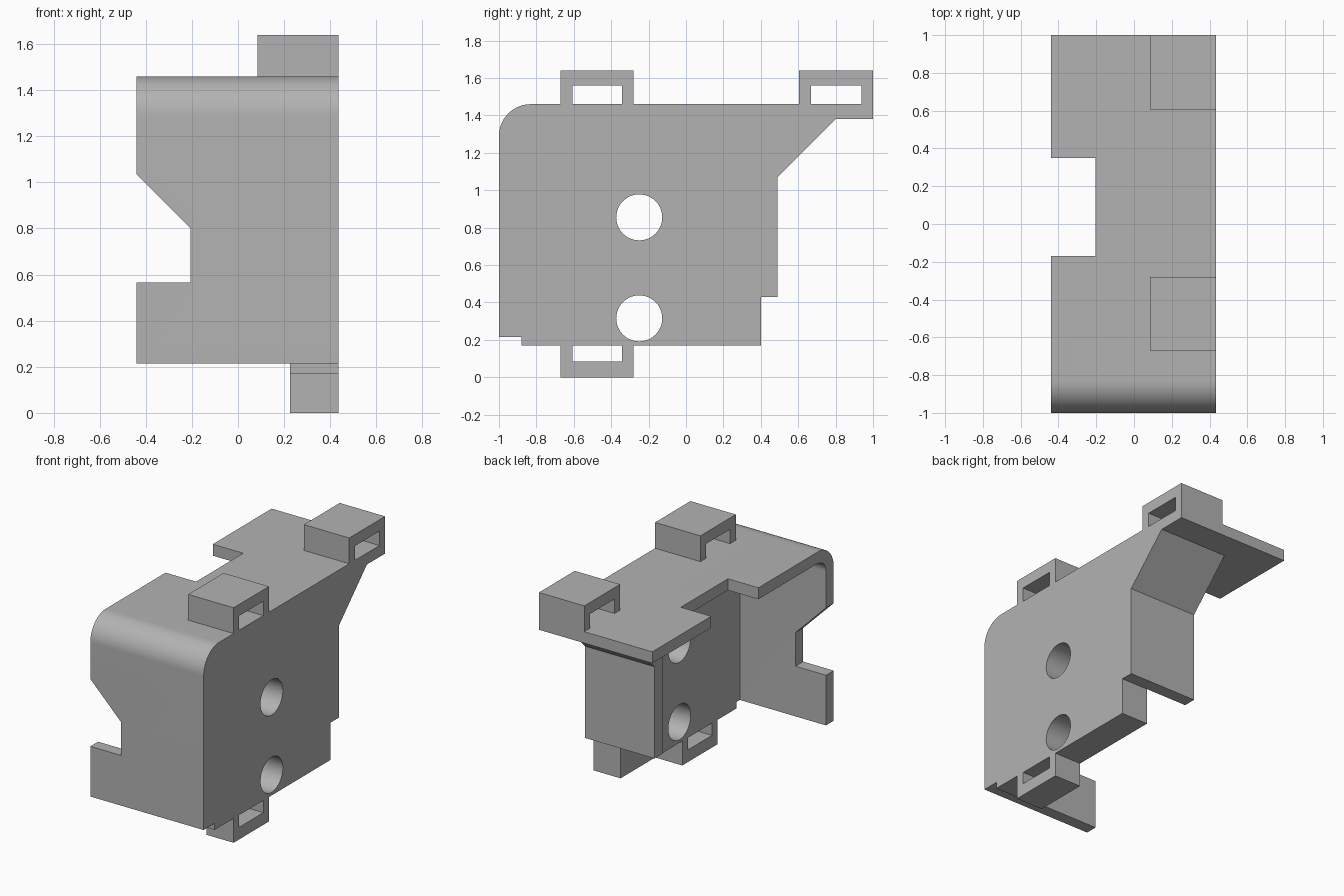
import bpy, bmesh, math
from mathutils import Vector

if "Cube" in bpy.data.objects:
    bpy.data.objects.remove(bpy.data.objects["Cube"], do_unlink=True)

grey = bpy.data.materials.new("plain grey")
grey.use_nodes = True
COLOUR = (0.45, 0.45, 0.45, 1)
grey.diffuse_color = COLOUR
grey.node_tree.nodes["Principled BSDF"].inputs["Base Color"].default_value = COLOUR

LEFT, RIGHT, WALL = -0.44, 0.435, 0.225   # side limits and inner face of the side wall
TOP, UNDER = 1.46, 1.38                   # top plate faces
PLACE = {"x": lambda a, b, d: (d, a, b),
         "y": lambda a, b, d: (a, d, b),
         "z": lambda a, b, d: (a, b, d)}


def prism(name, points, axis, lo, hi):
    """Extrude a 2D profile along an axis."""
    bm = bmesh.new()
    face = bm.faces.new([bm.verts.new(PLACE[axis](a, b, lo)) for a, b in points])
    moved = bmesh.ops.extrude_face_region(bm, geom=[face])["geom"]
    shift = Vector(PLACE[axis](0, 0, hi - lo))
    bmesh.ops.translate(bm, vec=shift, verts=[v for v in moved if isinstance(v, bmesh.types.BMVert)])
    bmesh.ops.recalc_face_normals(bm, faces=bm.faces)
    mesh = bpy.data.meshes.new(name)
    bm.to_mesh(mesh)
    bm.free()
    mesh.materials.append(grey)
    obj = bpy.data.objects.new(name, mesh)
    bpy.context.collection.objects.link(obj)
    return obj


def arc(cy, cz, r, start, end, steps):
    angles = [math.radians(start + (end - start) * i / steps) for i in range(steps + 1)]
    return [(cy + r * math.cos(t), cz + r * math.sin(t)) for t in angles]


def rect(a0, b0, a1, b1):
    return [(a0, b0), (a1, b0), (a1, b1), (a0, b1)]


def loop(name, y0, y1, root, crown, slot, x0):
    """Strap loop: a U profile whose legs sink into the body."""
    leg = 0.062
    return prism(name, [(y0, root), (y0, crown), (y1, crown), (y1, root),
                        (y1 - leg, root), (y1 - leg, slot), (y0 + leg, slot), (y0 + leg, root)],
                 "x", x0, RIGHT)


def combine(body, part, operation):
    part.hide_render = True
    mod = body.modifiers.new(part.name, "BOOLEAN")
    mod.operation, mod.solver, mod.object = operation, "EXACT", part
    bpy.ops.object.modifier_apply(modifier=mod.name)
    bpy.data.objects.remove(part, do_unlink=True)


# Front panel and top plate as one bent sheet
outer = arc(-0.83, 1.29, 0.17, 180, 90, 20)
inner = arc(-0.83, 1.29, 0.085, 90, 180, 20)
body = prism("bracket_body", [(-1, 0.215)] + outer + [(1, TOP), (1, UNDER), (-0.83, UNDER)]
             + inner + [(-0.915, 0.215)], "x", LEFT, RIGHT)
bpy.context.view_layer.objects.active = body
body.select_set(True)

# Notches in the free edge of the front panel and top plate
combine(body, prism("front_notch", [(-0.54, 1.135), (-0.205, 0.8), (-0.205, 0.565), (-0.54, 0.565)],
                    "y", -1.1, -0.8), "DIFFERENCE")
combine(body, prism("top_notch", rect(-0.6, -0.17, -0.205, 0.35), "z", 1.3, 1.6), "DIFFERENCE")

# Thick side wall
combine(body, prism("side_wall", [(-1, 0.215), (-0.88, 0.215), (-0.88, 0.17), (0.4, 0.17),
                                  (0.4, 0.43), (0.49, 0.43), (0.49, 1.07), (0.8, UNDER),
                                  (0.8, TOP)] + outer[::-1], "x", WALL, RIGHT), "UNION")

# Back flange rising into a sloped brace
combine(body, prism("back_flange", [(0.4, 0.43), (0.49, 0.43), (0.49, 1.07), (0.8, UNDER), (0.8, 1.42),
                                    (0.673, 1.42), (0.673, UNDER), (0.4, 1.107)],
                    "x", -0.1, RIGHT), "UNION")

# Strap loops
combine(body, loop("front_top_loop", -0.67, -0.28, 1.42, 1.64, 1.56, 0.085), "UNION")
combine(body, loop("back_top_loop", 0.605, 1.0, 1.42, 1.64, 1.56, 0.085), "UNION")
combine(body, loop("bottom_loop", -0.67, -0.28, 0.178, 0, 0.085, WALL), "UNION")

# Round holes through the side wall
for height in (0.855, 0.315):
    combine(body, prism("hole_cutter", arc(-0.25, height, 0.123, 0, 352.5, 47), "x", 0.1, 0.6), "DIFFERENCE")

# Merge coplanar faces, then shade
bm = bmesh.new()
bm.from_mesh(body.data)
bmesh.ops.remove_doubles(bm, verts=bm.verts, dist=0.0001)
bmesh.ops.dissolve_limit(bm, angle_limit=math.radians(0.5), verts=bm.verts, edges=bm.edges)
bm.to_mesh(body.data)
bm.free()
bpy.ops.object.shade_smooth_by_angle(angle=math.radians(30))
